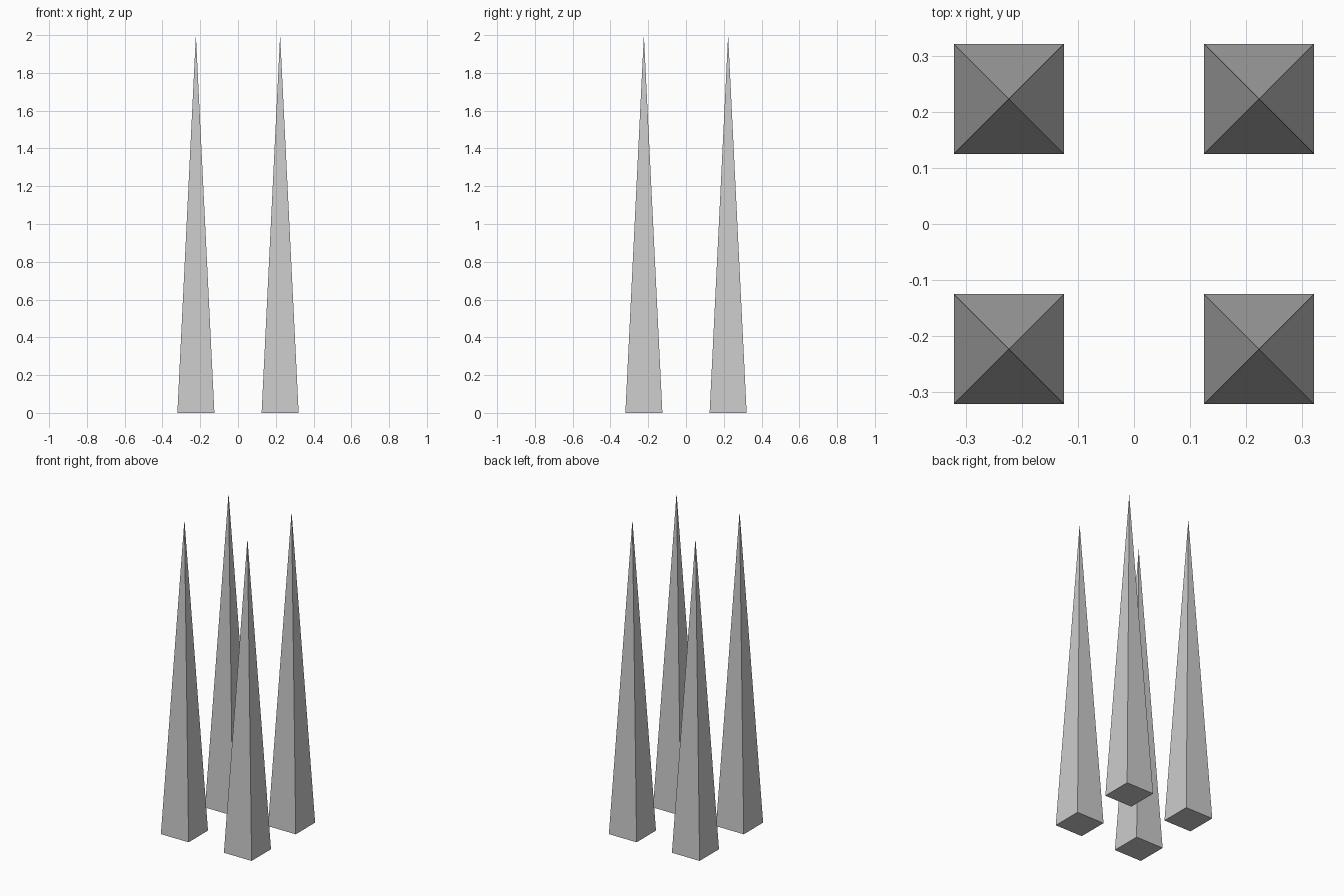
import bpy
from math import pi, sqrt

if "Cube" in bpy.data.objects:
    bpy.data.objects.remove(bpy.data.objects["Cube"])

HEIGHT = 2.0
HALF_WIDTH = 0.098   # half the side of each square base
OFFSET = 0.223       # distance of each spike's axis from the centre lines


def spike(name, x, y):
    """Tall four-sided pyramid standing on the ground, sides along x and y."""
    bpy.ops.mesh.primitive_cone_add(
        vertices=4, radius1=HALF_WIDTH * sqrt(2), radius2=0, depth=HEIGHT,
        end_fill_type='NGON', location=(x, y, HEIGHT / 2), rotation=(0, 0, pi / 4))
    obj = bpy.context.object
    obj.name = name
    bpy.ops.object.transform_apply(location=False, rotation=True, scale=True)
    return obj


# Four matching spikes at the corners of a square
for side_y, sy in (("front", -1), ("back", 1)):
    for side_x, sx in (("left", -1), ("right", 1)):
        spike(f"{side_y}_{side_x}_spike", sx * OFFSET, sy * OFFSET)
